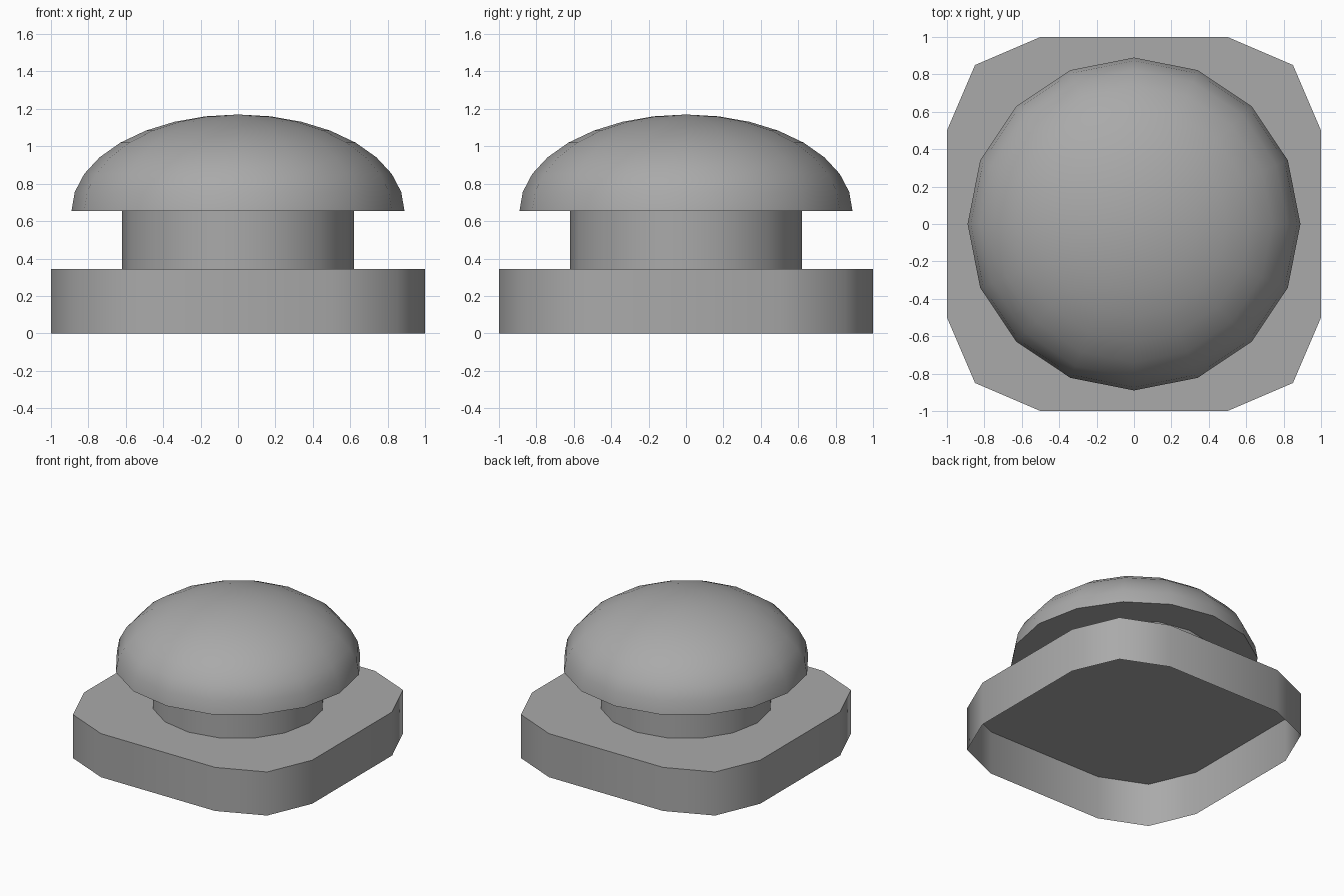
import bpy
import bmesh
import math

if "Cube" in bpy.data.objects:
    bpy.data.objects.remove(bpy.data.objects["Cube"], do_unlink=True)

BASE_TOP, CAP_BOTTOM, CAP_TOP = 0.345, 0.655, 1.17
STEM_RADIUS, CAP_RADIUS = 0.62, 0.89
SIDES, CAP_STEPS = 16, 8

GREY = (0.4, 0.4, 0.4, 1)
grey = bpy.data.materials.new("mid_grey")
grey.use_nodes = True
grey.diffuse_color = GREY
grey.node_tree.nodes["Principled BSDF"].inputs["Base Color"].default_value = GREY


def ring(radius, z):
    """Counter-clockwise ring of points with a corner on each axis."""
    angles = [math.tau * i / SIDES for i in range(SIDES)]
    return [(radius * math.cos(a), radius * math.sin(a), z) for a in angles]


def loft(name, rings, bottom=False, top=False, tip=None):
    """Skin stacked rings, with optional flat ends or a pointed top."""
    bm = bmesh.new()
    loops = [[bm.verts.new(p) for p in r] for r in rings]
    n = len(loops[0])
    for low, high in zip(loops, loops[1:]):
        for i in range(n):
            j = (i + 1) % n
            bm.faces.new((low[i], low[j], high[j], high[i]))
    if bottom:
        bm.faces.new(loops[0][::-1])
    if top:
        bm.faces.new(loops[-1])
    if tip is not None:
        apex = bm.verts.new((0, 0, tip))
        for i in range(n):
            bm.faces.new((loops[-1][i], loops[-1][(i + 1) % n], apex))
    mesh = bpy.data.meshes.new(name)
    bm.to_mesh(mesh)
    bm.free()
    mesh.materials.append(grey)
    obj = bpy.data.objects.new(name, mesh)
    bpy.context.collection.objects.link(obj)
    bpy.ops.object.select_all(action="DESELECT")
    obj.select_set(True)
    bpy.context.view_layer.objects.active = obj
    bpy.ops.object.shade_smooth_by_angle(angle=math.radians(60))
    return obj


# Rounded-square base: thin shell, open underneath
corner = [(1, 0.5), (0.85, 0.85), (0.5, 1)]
outline = []
for quarter in range(4):
    outline += corner
    corner = [(-y, x) for x, y in corner]
loft("base", [[(x, y, z) for x, y in outline] for z in (0, BASE_TOP)], top=True)

# Stem between base and cap
loft("stem", [ring(STEM_RADIUS, BASE_TOP), ring(STEM_RADIUS, CAP_BOTTOM)])

# Domed cap with a flat underside
arc = [math.pi / 2 * i / CAP_STEPS for i in range(CAP_STEPS)]
height = CAP_TOP - CAP_BOTTOM
loft("domed_cap",
     [ring(CAP_RADIUS * math.cos(a), CAP_BOTTOM + height * math.sin(a)) for a in arc],
     bottom=True, tip=CAP_TOP)
